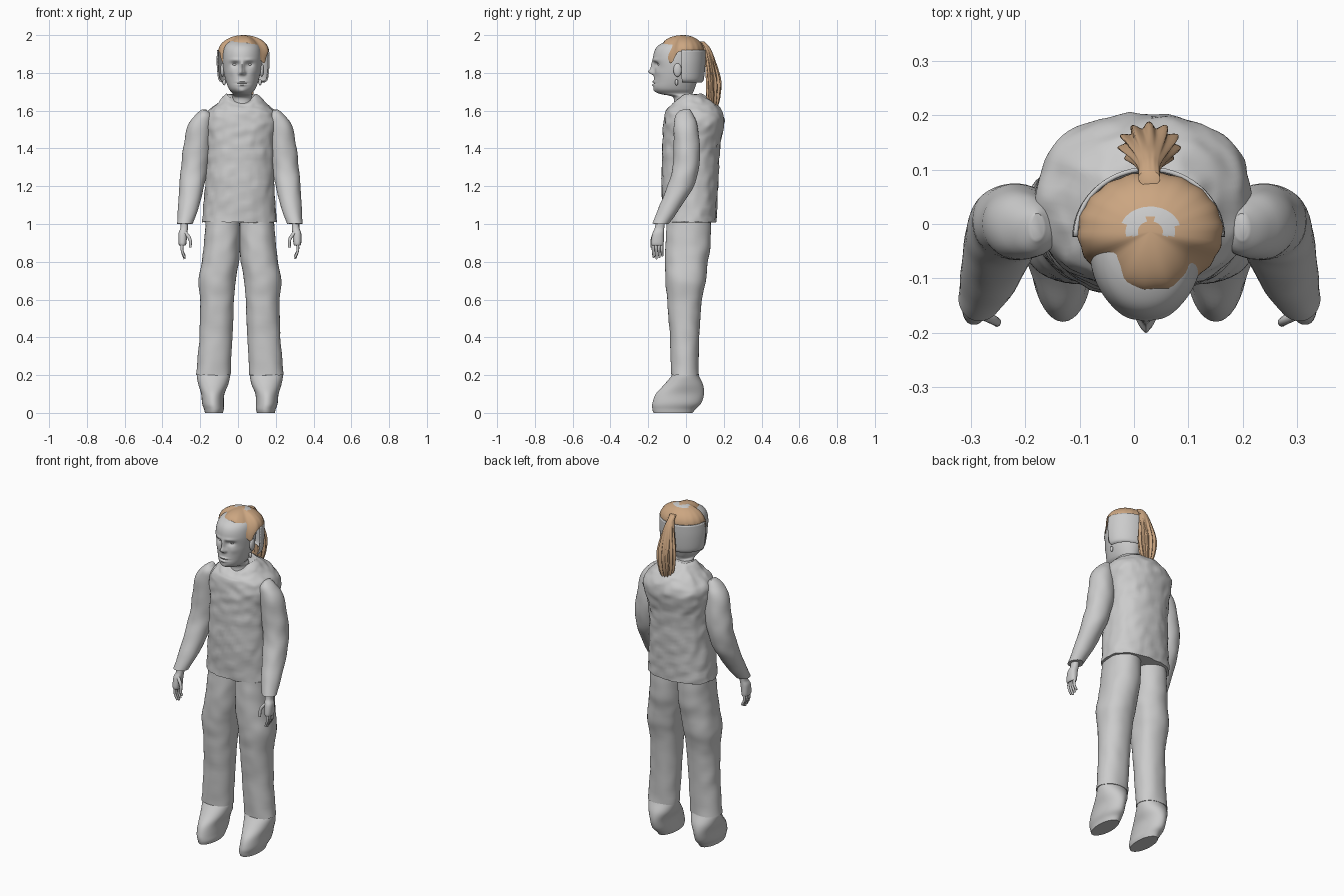
import bpy, bmesh, math
from mathutils import Vector, noise

if "Cube" in bpy.data.objects:
    bpy.data.objects.remove(bpy.data.objects["Cube"])

MID = 0.01      # mirror plane of the body
HEAD = 0.022    # centre line of the head


def material(name, colour):
    m = bpy.data.materials.new(name)
    m.use_nodes = True
    m.diffuse_color = (*colour, 1)
    m.node_tree.nodes["Principled BSDF"].inputs["Base Color"].default_value = (*colour, 1)
    return m


GREY = material("plain grey", (0.6, 0.6, 0.6))
HAIR = material("tan hair", (0.6, 0.38, 0.22))


def finish(name, bm, mats, angle=50):
    bmesh.ops.recalc_face_normals(bm, faces=bm.faces)
    mesh = bpy.data.meshes.new(name)
    bm.to_mesh(mesh)
    bm.free()
    ob = bpy.data.objects.new(name, mesh)
    bpy.context.collection.objects.link(ob)
    for m in mats:
        mesh.materials.append(m)
    bpy.ops.object.select_all(action="DESELECT")
    ob.select_set(True)
    bpy.context.view_layer.objects.active = ob
    bpy.ops.object.shade_smooth_by_angle(angle=math.radians(angle))
    return ob


def spline(rows, steps):
    """Smooth curve through every cross-section row."""
    out = []
    for i in range(len(rows) - 1):
        a, b, c, d = (rows[max(0, min(len(rows) - 1, i + k))] for k in (-1, 0, 1, 2))
        for s in range(steps):
            t = s / steps
            out.append([q + t / 2 * (r - p + t * (2 * p - 5 * q + 4 * r - u + t * (3 * (q - r) + u - p)))
                        for p, q, r, u in zip(a, b, c, d)])
    return out + [list(rows[-1])]


def loft(name, rows, offset=0, side=1, n=40, steps=5, power=2.0, mat=GREY, change=None, arc=None):
    """Stack level rings; each row is z, x range, y range."""
    bm = bmesh.new()
    rings = []
    for z, x0, x1, y0, y1 in spline(rows, steps):
        ring = []
        count = n + 1 if arc else n
        for k in range(count):
            a = arc[0] + (arc[1] - arc[0]) * k / n if arc else math.tau * k / n
            c, s = math.cos(a), math.sin(a)
            c = math.copysign(abs(c) ** (2 / power), c)
            s = math.copysign(abs(s) ** (2 / power), s)
            p = Vector(((x0 + x1) / 2 + c * (x1 - x0) / 2, (y0 + y1) / 2 + s * (y1 - y0) / 2, z))
            if change:
                p = change(p, a)
            ring.append(bm.verts.new((offset + side * p.x, p.y, p.z)))
        rings.append(ring)
    for low, high in zip(rings, rings[1:]):
        for k in range(n):
            j = (k + 1) % len(low)
            bm.faces.new((low[k], low[j], high[j], high[k]))
    if not arc:
        bm.faces.new(rings[0])
        bm.faces.new(rings[-1])
    return finish(name, bm, [mat])


def ball(name, centre, size, mat=GREY):
    bm = bmesh.new()
    bmesh.ops.create_uvsphere(bm, u_segments=20, v_segments=12, radius=1)
    for v in bm.verts:
        v.co = Vector(centre) + Vector(a * b for a, b in zip(v.co, size))
    return finish(name, bm, [mat])


def wrinkle(amount, scale):
    def change(p, a):
        return p + noise.noise_vector(p * scale) * amount
    return change


# Jacket with soft dents and a collar dipping at the throat
dent = wrinkle(0.007, 22)


def jacket_shape(p, a):
    p = dent(p, a)
    rise = max(0, (p.z - 1.6) / 0.1)
    p.z -= 0.05 * rise * max(0, -math.sin(a)) ** 2
    return p


loft("jacket", [
    (1.01, -.2, .195, -.12, .16), (1.2, -.185, .185, -.13, .17),
    (1.4, -.18, .185, -.125, .18), (1.52, -.19, .205, -.12, .2),
    (1.58, -.18, .195, -.11, .195), (1.63, -.13, .15, -.095, .165),
    (1.67, -.09, .11, -.07, .11), (1.69, -.07, .085, -.05, .08)],
    offset=MID, n=72, steps=10, power=2.3, change=jacket_shape)

# Paired limbs
fold = wrinkle(0.004, 14)
arm = [(1.605, .175, .2, -.03, .02), (1.575, .15, .24, -.055, .04), (1.52, .15, .278, -.065, .06),
       (1.4, .155, .3, -.065, .075), (1.3, .17, .312, -.07, .068), (1.2, .19, .32, -.1, .04),
       (1.1, .215, .326, -.14, -.02), (1.0, .25, .332, -.18, -.09)]
leg = [(1.03, 0, .18, -.1, .13), (.9, -.003, .19, -.11, .13), (.8, .005, .203, -.11, .115),
       (.7, .02, .22, -.11, .105), (.6, .03, .21, -.1, .085), (.4, .04, .213, -.085, .07),
       (.2, .05, .233, -.077, .067)]
shoe = [(.22, .06, .215, -.065, .06), (.2, .052, .228, -.074, .066), (.15, .062, .22, -.115, .09),
        (.1, .082, .205, -.16, .095), (.05, .085, .2, -.178, .08), (.02, .085, .19, -.178, .05),
        (0, .09, .185, -.172, .035)]
palm = [(1.02, .275, .315, -.16, -.11), (.98, .275, .315, -.165, -.115), (.95, .278, .325, -.178, -.117),
        (.9, .283, .325, -.185, -.118), (.885, .288, .32, -.18, -.122)]


def finger(name, points, side, radius):
    curve = bpy.data.curves.new(name, "CURVE")
    curve.dimensions = "3D"
    curve.bevel_depth = radius
    curve.bevel_resolution = 3
    curve.use_fill_caps = True
    line = curve.splines.new("BEZIER")
    line.bezier_points.add(len(points) - 1)
    for i, (b, p) in enumerate(zip(line.bezier_points, points)):
        b.co = (MID + side * p[0], p[1], p[2])
        b.handle_left_type = b.handle_right_type = "AUTO"
        b.radius = 1 - 0.15 * i
    ob = bpy.data.objects.new(name, curve)
    bpy.context.collection.objects.link(ob)
    curve.materials.append(GREY)


for side, label in ((1, "left"), (-1, "right")):
    loft(label + "_sleeve", arm, MID, side, change=fold)
    loft(label + "_trouser_leg", leg, MID, side, steps=8, power=2.2, change=fold)
    loft(label + "_shoe", shoe, MID, side)
    loft(label + "_palm", palm, MID, side, n=24, power=2.4)
    for i in range(4):
        y = -.174 + i * .0155
        tip = .815 + .008 * abs(i - 1)
        finger(f"{label}_finger_{i + 1}", [(.305, y, .9), (.306, y, .86), (.292, y + .003, tip)], side, .0085)
    finger(label + "_thumb", [(.29, -.165, .955), (.265, -.178, .92), (.262, -.182, .875)], side, .01)

# Head and neck, with the face pushed out and in by soft bumps
bumps = [(0, 1.832, .011, .028, .018), (0, 1.805, .014, .014, .026), (.013, 1.798, .008, .008, .01),
         (.038, 1.845, .02, .013, -.016), (.036, 1.868, .028, .009, .006), (0, 1.753, .024, .005, .009),
         (0, 1.737, .02, .006, .009), (0, 1.745, .03, .003, -.005), (0, 1.703, .02, .012, .006),
         (.055, 1.805, .022, .02, .005)]


def face_shape(p, a):
    if p.y < -.05:
        push = 0
        for x, z, w, h, amount in bumps:
            push += amount * math.exp(-((abs(p.x) - x) / w) ** 2 - ((p.z - z) / h) ** 2)
        p.y -= push
    return p


head = [(1.61, .06, -.07, .05), (1.67, .052, -.068, .035), (1.69, .05, -.14, .035),
        (1.715, .07, -.17, .045), (1.76, .087, -.17, .06), (1.82, .1, -.167, .07),
        (1.88, .103, -.174, .075), (1.93, .096, -.16, .07), (1.96, .075, -.122, .05),
        (1.98, .035, -.06, .02)]
loft("head", [(z, -w, w, f, b) for z, w, f, b in head], HEAD, n=128, steps=10, change=face_shape)

# Half-round shell round the back of the head
shell = loft("head_back_shell", [
    (1.75, -.115, .115, -.125, .085), (1.77, -.132, .132, -.14, .095),
    (1.85, -.14, .14, -.15, .103), (1.92, -.138, .138, -.15, .105)],
    HEAD + .005, arc=(0, math.pi))
solid = shell.modifiers.new("thickness", "SOLIDIFY")
solid.thickness = 0.008

# Ears, earrings and eyes
for side, label in ((1, "left"), (-1, "right")):
    ball(label + "_ear", (HEAD + side * .104, -.045, 1.815), (.012, .022, .036))
    ball(label + "_earring", (HEAD + side * .095, -.05, 1.75), (.009, .009, .016))
    ball(label + "_eye", (HEAD + side * .038, -.139, 1.845), (.014, .012, .008))

# Hair cap: a dome whose rim drops at the temples, with a bare arc on the crown
bm = bmesh.new()
centre = Vector((.03, -.014, 2.0))
segments, levels = 72, 18
rings = []
for i in range(1, levels + 1):
    t = math.pi / 2 * i / levels
    ring = []
    for k in range(segments):
        a = math.tau * k / segments
        x, y = math.cos(a), math.sin(a)
        temple = math.exp(-((y + .6) / .22) ** 2)
        front = math.exp(-((y + 1) / .12) ** 2)
        drop = .085 + .065 * temple - .035 * front
        strand = 1 + .012 * math.sin(18 * a) * i / levels
        r = math.sin(t) * strand
        ring.append(bm.verts.new(centre + Vector((x * r * .133, y * r * .109, -drop * (1 - math.cos(t))))))
    rings.append(ring)
crown = bm.verts.new(centre)
for k in range(segments):
    j = (k + 1) % segments
    bm.faces.new((crown, rings[0][k], rings[0][j]))
    for low, high in zip(rings, rings[1:]):
        bm.faces.new((low[k], high[k], high[j], low[j]))
for f in bm.faces:
    d = f.calc_center_median() - centre
    if .024 < d.xy.length < .05 and d.y > -.008:
        f.material_index = 1
finish("hair_cap", bm, [HAIR, GREY])


# Ponytail with ridged strands
def strands(p, a):
    mid = Vector((0, .14, p.z))
    ridge = .14 * math.sin(11 * a + 9 * p.z) * min(1, (1.97 - p.z) * 6)
    return p + (p - mid) * ridge


loft("ponytail", [
    (1.965, -.02, .02, .07, .098), (1.94, -.02, .02, .085, .122), (1.9, -.03, .03, .098, .143),
    (1.82, -.045, .045, .106, .168), (1.75, -.052, .052, .108, .182), (1.68, -.045, .045, .11, .178),
    (1.63, -.03, .03, .12, .168), (1.6, -.012, .012, .135, .155)],
    .028, n=88, steps=6, mat=HAIR, change=strands)
